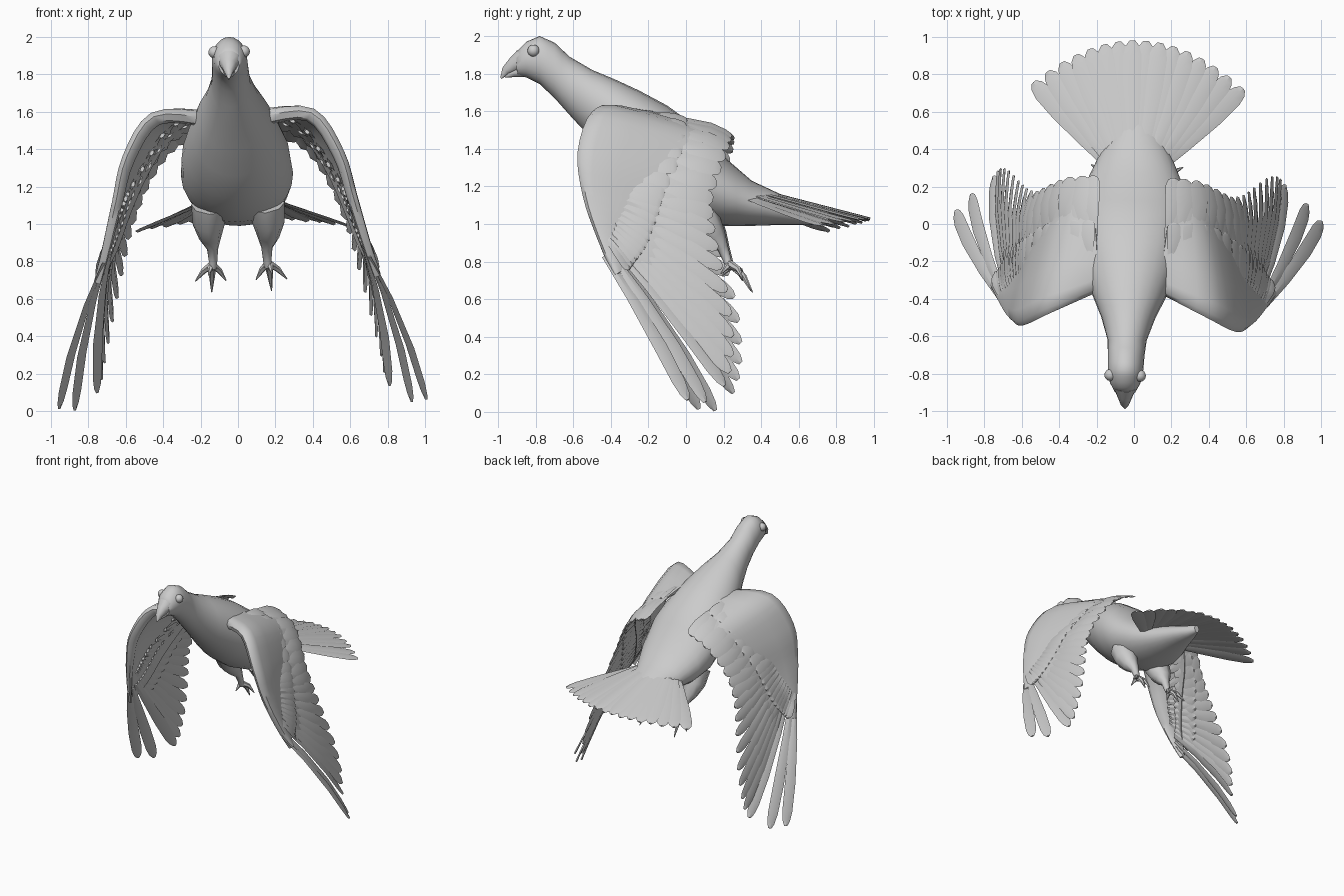
import bpy, bmesh, math
from mathutils import Vector, Matrix

if "Cube" in bpy.data.objects:
    bpy.data.objects.remove(bpy.data.objects["Cube"])

grey = bpy.data.materials.new("soft grey")
grey.use_nodes = True
COLOUR = (0.6, 0.6, 0.6, 1)
grey.diffuse_color = COLOUR
grey.node_tree.nodes["Principled BSDF"].inputs["Base Color"].default_value = COLOUR

# the whole bird is slightly banked and turned
PIVOT = Vector((0, 0, 1))
POSE = (Matrix.Translation(PIVOT) @ Matrix.Rotation(-0.03, 4, 'Z')
        @ Matrix.Rotation(-0.025, 4, 'Y') @ Matrix.Translation(-PIVOT))


def finish(name, bm, angle=40):
    bmesh.ops.recalc_face_normals(bm, faces=bm.faces)
    bm.transform(POSE)
    mesh = bpy.data.meshes.new(name)
    bm.to_mesh(mesh)
    bm.free()
    mesh.materials.append(grey)
    obj = bpy.data.objects.new(name, mesh)
    bpy.context.collection.objects.link(obj)
    bpy.ops.object.select_all(action='DESELECT')
    obj.select_set(True)
    bpy.context.view_layer.objects.active = obj
    bpy.ops.object.shade_smooth_by_angle(angle=math.radians(angle))
    return obj


def loft(bm, rings):
    """Skin a closed tube through rings of points and cap both ends."""
    rows = [[bm.verts.new(p) for p in ring] for ring in rings]
    n = len(rows[0])
    for a, b in zip(rows, rows[1:]):
        for i in range(n):
            j = (i + 1) % n
            bm.faces.new((a[i], a[j], b[j], b[i]))
    bm.faces.new(rows[0])
    bm.faces.new(rows[-1])


def sample(points, u):
    """Smooth curve through the points, one unit of u per point."""
    i = max(0, min(int(u), len(points) - 2))
    t = u - i
    p = [Vector(points[max(0, min(k, len(points) - 1))]) for k in range(i - 1, i + 3)]
    if t < 0 or t > 1:
        return p[1].lerp(p[2], t)
    return 0.5 * (2 * p[1] + (p[2] - p[0]) * t
                  + (2 * p[0] - 5 * p[1] + 4 * p[2] - p[3]) * t * t
                  + (3 * p[1] - p[0] - 3 * p[2] + p[3]) * t ** 3)


def limb(bm, path, radii, sides=8):
    pts = [Vector(p) for p in path]
    rings = []
    for i, p in enumerate(pts):
        d = (pts[min(i + 1, len(pts) - 1)] - pts[max(i - 1, 0)]).normalized()
        a = d.cross(Vector((0, 1, 0.3))).normalized()
        b = d.cross(a)
        rings.append([p + radii[i] * (a * math.cos(k * math.tau / sides)
                      + b * math.sin(k * math.tau / sides)) for k in range(sides)])
    loft(bm, rings)


# feather outline: position along the shaft, share of full width
BLADE = [(0, .45), (.3, .75), (.65, 1), (.88, .95), (.96, .7), (1, .3)]


def feather(bm, root, tip, across, width, bow=0.0, thick=0.007):
    axis = tip - root
    d = axis.normalized()
    side = (across - d * across.dot(d)).normalized()
    up = side.cross(d).normalized()
    rings = []
    for t, w in BLADE:
        c = root + axis * t + up * bow * math.sin(math.pi * t)
        e = side * width * w * 0.5
        rings.append([c - e, c + up * thick, c + e, c - up * thick])
    loft(bm, rings)


# body, neck and head: y, top, bottom, half width
BODY = [(-.9, 1.92, 1.79, .055), (-.85, 1.97, 1.78, .082), (-.78, 2.0, 1.745, .095),
        (-.7, 1.965, 1.67, .098), (-.62, 1.89, 1.58, .105), (-.5, 1.82, 1.45, .145),
        (-.38, 1.77, 1.32, .2), (-.25, 1.71, 1.19, .25), (-.1, 1.63, 1.08, .29),
        (.05, 1.52, 1.01, .3), (.2, 1.36, .99, .265), (.35, 1.23, .99, .2),
        (.5, 1.16, .995, .13), (.65, 1.1, .995, .07), (.76, 1.06, 1.0, .02)]
SIDES = 24
bm = bmesh.new()
rings = []
for k in range(2 * len(BODY) - 1):
    y0, y1 = BODY[k // 2], BODY[min((k + 1) // 2, len(BODY) - 1)]
    y, top, bot, hw = [(a + b) / 2 for a, b in zip(y0, y1)]
    rings.append([Vector((hw * math.cos(a), y, (top + bot) / 2 + (top - bot) / 2 * math.sin(a)))
                  for a in (i * math.tau / SIDES for i in range(SIDES))])
loft(bm, rings)
finish("body", bm, 60)

# hooked beak
bm = bmesh.new()
limb(bm, [(0, -.87, 1.87), (0, -.92, 1.845), (0, -.96, 1.815), (0, -.985, 1.775)],
     [.065, .042, .025, .005], 10)
limb(bm, [(0, -.87, 1.82), (0, -.92, 1.805), (0, -.965, 1.785)], [.04, .025, .006])
finish("beak", bm, 60)

# eyes
bm = bmesh.new()
for s in (-1, 1):
    bmesh.ops.create_uvsphere(bm, u_segments=16, v_segments=10, radius=.032,
                              matrix=Matrix.Translation((s * .079, -.81, 1.92)))
finish("eyes", bm, 60)

# tail fan, arched so that the outer feathers sit lower
bm = bmesh.new()
COUNT = 16
for i in range(COUNT):
    t = 2 * i / (COUNT - 1) - 1
    root = Vector((.13 * t, .3, 1.2 - .06 * t * t + .004 * (i % 2)))
    tip = Vector((.56 * t, .98 - .24 * t * t, 1.025 - .05 * t * t + .004 * (i % 2)))
    feather(bm, root, tip, Vector((1, 0, -.25 * t)), .105)
finish("tail_feathers", bm, 25)

# wing guide lines for the left side
LEAD = [(.15, -.36, 1.57), (.42, -.49, 1.585), (.57, -.56, 1.37),
        (.635, -.53, 1.13), (.695, -.45, .9), (.75, -.36, .7)]
REAR = [(.2, .08, 1.53), (.36, .08, 1.45), (.48, .0, 1.27),
        (.57, -.14, 1.07), (.645, -.24, .87), (.72, -.3, .74)]
ROOT = [(.2, -.1, 1.55), (.35, -.1, 1.48), (.46, -.12, 1.32), (.55, -.2, 1.17),
        (.58, -.25, 1.1), (.61, -.28, 1.02), (.64, -.3, .95), (.66, -.33, .9),
        (.68, -.36, .86), (.7, -.38, .83), (.71, -.41, .81)]
TIP = [(.22, .25, 1.46), (.34, .24, 1.4), (.44, .2, 1.28), (.52, .16, 1.12),
       (.58, .17, .95), (.63, .21, .75), (.69, .26, .5), (.74, .27, .28),
       (.78, .23, .12), (.9, .13, .03), (.98, .04, .04)]
# section through the wing: share of chord, height above the chord
SECTION = [(0, 0), (.03, .035), (.14, .05), (.4, .045), (.75, .025), (1, .004),
           (1, -.004), (.75, .01), (.4, .02), (.2, -.005), (.12, -.04), (.04, -.035)]


def mirrored(bm, name, angle):
    """Finish the left part, and a mirrored copy as the right part."""
    other = bm.copy()
    bmesh.ops.scale(other, vec=(-1, 1, 1), verts=other.verts)
    finish("left_" + name, bm, angle)
    finish("right_" + name, other, angle)


# arm and covered front of the wing
bm = bmesh.new()
rings = []
STEPS = 20
for k in range(STEPS + 1):
    u = k * (len(LEAD) - 1) / STEPS
    a, b = sample(LEAD, u), sample(REAR, u)
    span = sample(REAR, u + .1) + sample(LEAD, u + .1) - sample(REAR, u - .1) - sample(LEAD, u - .1)
    up = span.cross(b - a).normalized()
    h = 1 - .55 * k / STEPS
    rings.append([a.lerp(b, c) + up * z * h for c, z in SECTION])
loft(bm, rings)
mirrored(bm, "wing_arm", 50)

# flight feathers
bm = bmesh.new()
stations = [i * .5 for i in range(17)] + [9, 10]
for n, s in enumerate(stations):
    root, tip = sample(ROOT, s), sample(TIP, s)
    across = sample(TIP, min(s + .5, 10)) - sample(TIP, max(s - .5, 0))
    if s > 7.5:
        across = Vector((.5, -.75, -.2))
    feather(bm, root, tip, across, .105 if s < 4 else .085, .03)
mirrored(bm, "flight_feathers", 25)

# two rows of covert feathers lying over the flight feathers
bm = bmesh.new()
for reach, lift, width, last in ((.68, .016, .1, 7), (.3, .03, .1, 9)):
    for n in range(last * 2):
        s = n * .5 + .2
        root, tip = sample(ROOT, s), sample(TIP, s)
        across = sample(TIP, s + .4) - sample(TIP, s - .4)
        up = across.cross(tip - root).normalized()
        d = (tip - root).normalized()
        length = min((tip - root).length * reach, .3 * reach + .05)
        feather(bm, root - d * .1 + up * lift * .5, root + d * length + up * lift,
                across, width * (1 if s < 4 else .7), .012)
mirrored(bm, "covert_feathers", 25)

# legs, each with three front toes and one hind toe
bm = bmesh.new()
limb(bm, [(.15, .06, 1.1), (.16, .11, 1.0), (.155, .16, .93), (.145, .2, .87),
          (.145, .225, .8), (.15, .24, .77)], [.1, .085, .06, .03, .022, .024])
for toe in ((.08, .3, .7), (.16, .35, .64), (.245, .31, .7), (.17, .19, .73)):
    a, b = Vector((.15, .235, .785)), Vector(toe)
    limb(bm, [a, a.lerp(b, .5) + Vector((0, .012, .012)), b], [.022, .016, .003], 6)
mirrored(bm, "leg", 50)
